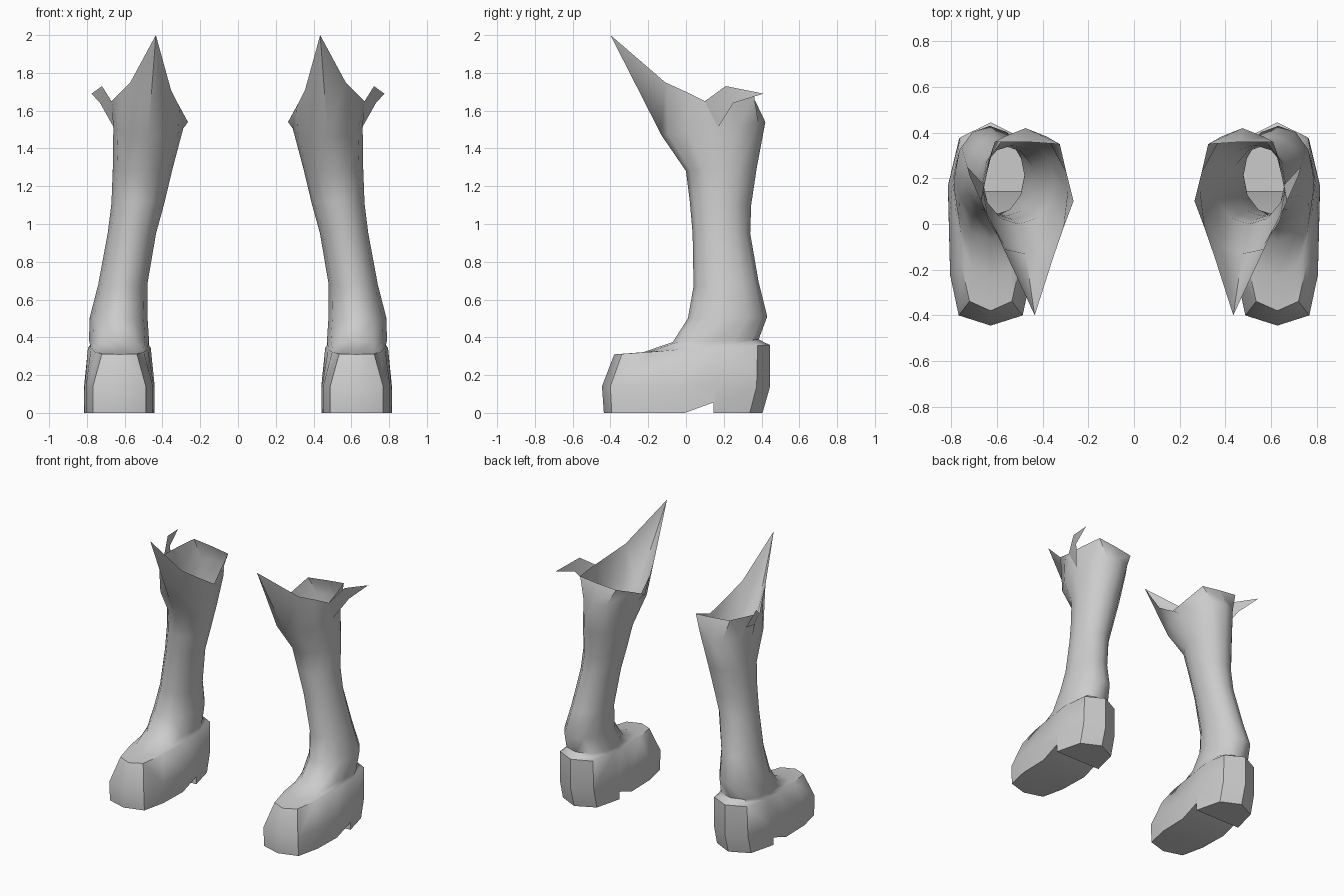
import bpy, bmesh, math
from mathutils import Vector

cube = bpy.data.objects.get("Cube")
if cube:
    bpy.data.objects.remove(cube)

leather = bpy.data.materials.new("grey_leather")
leather.use_nodes = True
GREY = (0.6, 0.6, 0.6, 1)
leather.diffuse_color = GREY
leather.node_tree.nodes["Principled BSDF"].inputs["Base Color"].default_value = GREY

# Half outlines from front to back as (along, width): boot sole and round leg
FOOT = [(0, 0), (.05, .75), (.25, .95), (.51, .98), (.69, 1), (.92, .74), (1, 0)]
LEG = [((1 - math.cos(a)) / 2, math.sin(a)) for a in (math.pi * i / 6 for i in range(7))]


def ring(front, back, cx, wide_front, wide_back, leg):
    """Twelve points; leg blends from the sole outline to the round outline."""
    half = []
    for (t0, w0), (t1, w1) in zip(FOOT, LEG):
        t, w = t0 + (t1 - t0) * leg, w0 + (w1 - w0) * leg
        w *= wide_front + (wide_back - wide_front) * t
        y, z = Vector(front).lerp(Vector(back), t)
        half.append((w, y, z))
    right = [(cx + w, y, z) for w, y, z in half]
    left = [(cx - w, y, z) for w, y, z in half[5:0:-1]]
    return right + left


def finish(name, bm):
    mesh = bpy.data.meshes.new(name)
    bmesh.ops.recalc_face_normals(bm, faces=bm.faces)
    bm.to_mesh(mesh)
    bm.free()
    mesh.materials.append(leather)
    obj = bpy.data.objects.new(name, mesh)
    bpy.context.collection.objects.link(obj)
    bpy.ops.object.select_all(action='DESELECT')
    obj.select_set(True)
    bpy.context.view_layer.objects.active = obj
    bpy.ops.object.shade_smooth_by_angle(angle=math.radians(50))
    # The other boot of the pair
    obj.modifiers.new("pair", 'MIRROR').use_mirror_merge = False
    return obj


# Sections from the sole up to the calf: front (y, z), back (y, z), centre, widths, roundness
sections = [
    ((-.435, 0), (.405, 0), .628, .187, .187, 0),
    ((-.445, .14), (.445, .14), .628, .187, .187, 0),
    ((-.38, .31), (.445, .36), .628, .12, .187, 0),
    ((-.23, .32), (.41, .375), .628, .125, .18, .4),
    ((-.07, .375), (.385, .39), .63, .15, .17, .7),
    ((.01, .5), (.43, .51), .632, .153, .153, 1),
    ((.04, .67), (.385, .69), .61, .13, .13, 1),
    ((.035, .95), (.34, .95), .562, .128, .128, 1),
    ((.02, 1.12), (.345, 1.1), .53, .14, .14, 1),
    ((0, 1.28), (.375, 1.3), .505, .158, .158, 1),
    ((-.13, 1.47), (.42, 1.54), .475, .185, .185, 1),
]
# Flared cuff edge with the tall front point
cuff = [(.435, -.4, 2), (.57, -.11, 1.75), (.62, 0, 1.7), (.67, .1, 1.65),
        (.645, .22, 1.665), (.61, .36, 1.68), (.47, .36, 1.665), (.325, .35, 1.65),
        (.295, .22, 1.595), (.265, .1, 1.54), (.31, -.02, 1.62), (.355, -.15, 1.71)]

# Boot shell
bm = bmesh.new()
rows = [[bm.verts.new(p) for p in r] for r in [ring(*s) for s in sections] + [cuff]]
sole = rows[0]
lift = Vector((0, 0, .055))
notch = {i: bm.verts.new(sole[i].co + lift) for i in (4, 8)}
for k, (low, high) in enumerate(zip(rows, rows[1:])):
    for i in range(12):
        j = (i + 1) % 12
        bottom = [low[i], low[j]]
        if k == 0 and i == 3:
            bottom.insert(1, notch[4])
        if k == 0 and i == 8:
            bottom.insert(1, notch[8])
        bm.faces.new(bottom + [high[j], high[i]])

# Sole, sloping arch and heel block
bm.faces.new(sole[9:] + sole[:4])
bm.faces.new([sole[3], sole[9], notch[8], notch[4]])
bm.faces.new([notch[4], notch[8], sole[8], sole[4]])
bm.faces.new(sole[4:9])
finish("boots", bm)

# Pull tab on the outer side of the cuff
bm = bmesh.new()
c, a, b, d, e = [bm.verts.new(p) for p in (
    (.67, .1, 1.65), (.72, .21, 1.73), (.775, .41, 1.69), (.73, .25, 1.64), (.657, .17, 1.51))]
bm.faces.new((c, a, d, e))
bm.faces.new((a, b, d))
finish("pull_tabs", bm)
